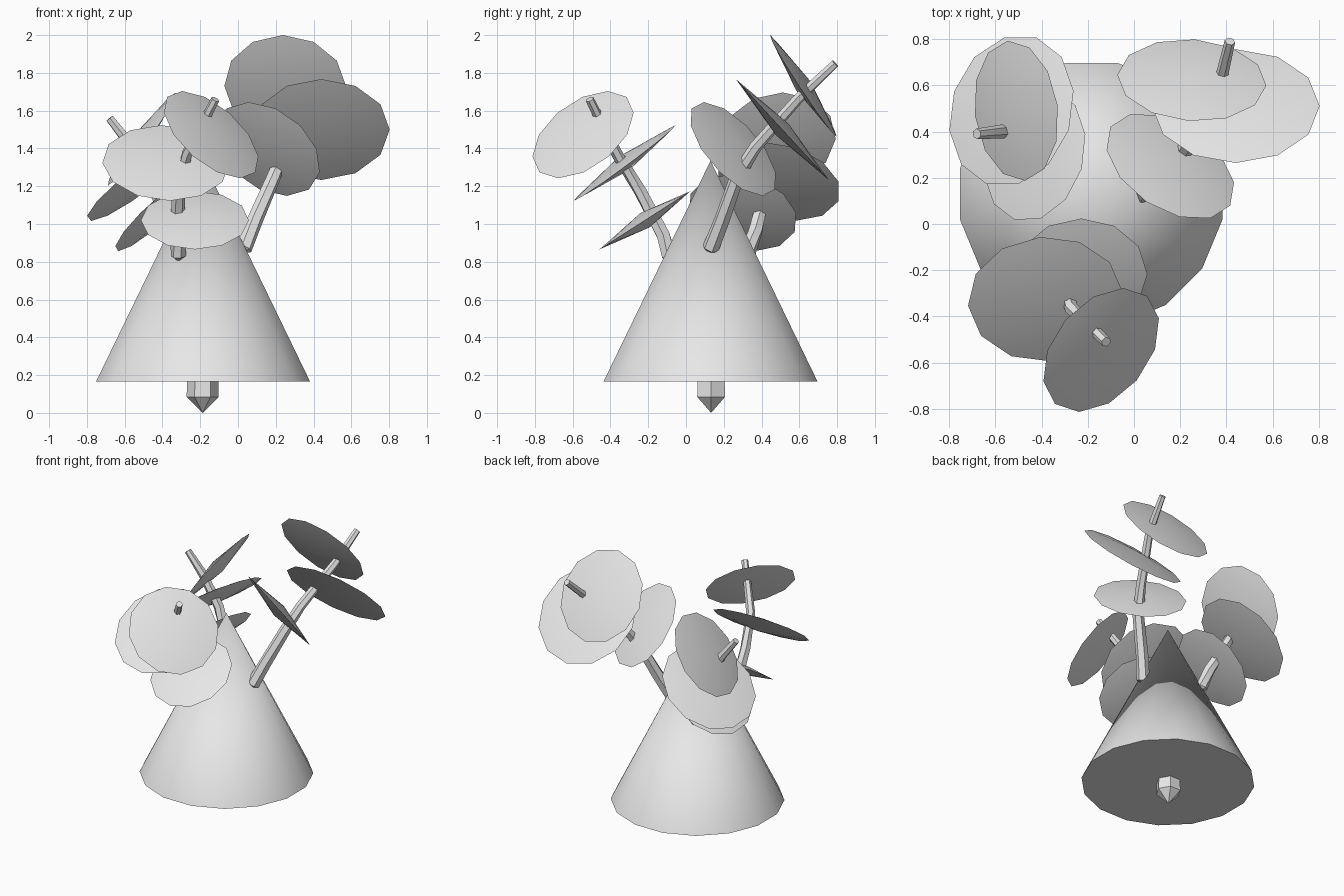
import bpy, bmesh, math
from mathutils import Vector

if "Cube" in bpy.data.objects:
    bpy.data.objects.remove(bpy.data.objects["Cube"])

grey = bpy.data.materials.new("pale_grey")
grey.diffuse_color = (0.8, 0.8, 0.8, 1)
grey.use_nodes = True
grey.node_tree.nodes["Principled BSDF"].inputs["Base Color"].default_value = grey.diffuse_color


def finish(name, bm):
    bmesh.ops.recalc_face_normals(bm, faces=bm.faces)
    mesh = bpy.data.meshes.new(name)
    bm.to_mesh(mesh)
    bm.free()
    mesh.materials.append(grey)
    ob = bpy.data.objects.new(name, mesh)
    bpy.context.collection.objects.link(ob)
    return ob


def ring(bm, centre, axis, radius, sides, phase=0.0):
    q = Vector(axis).normalized().to_track_quat('Z', 'Y')
    return [bm.verts.new(Vector(centre) + q @ Vector((
        radius * math.cos(phase + i * math.tau / sides),
        radius * math.sin(phase + i * math.tau / sides), 0))) for i in range(sides)]


def fan(bm, loop, tip):
    t = bm.verts.new(tip)
    for i, v in enumerate(loop):
        bm.faces.new((v, loop[(i + 1) % len(loop)], t))


def tube(name, path, radii, sides=6, cap=0.03):
    """Tapering tube along a path, with a short point at the lower end."""
    bm = bmesh.new()
    pts = [Vector(p) for p in path]
    loops = []
    for i, p in enumerate(pts):
        axis = pts[min(i + 1, len(pts) - 1)] - pts[max(i - 1, 0)]
        loops.append(ring(bm, p, axis, radii[i], sides))
    for a, b in zip(loops, loops[1:]):
        for i in range(sides):
            j = (i + 1) % sides
            bm.faces.new((a[i], a[j], b[j], b[i]))
    fan(bm, loops[0], pts[0] - (pts[1] - pts[0]).normalized() * cap)
    bm.faces.new(loops[-1])
    return finish(name, bm)


def leaf_disc(name, centre, normal, radius, half=0.045):
    """Flat twelve-sided double cone."""
    bm = bmesh.new()
    n = Vector(normal).normalized()
    loop = ring(bm, centre, n, radius, 12)
    for s in (1, -1):
        fan(bm, loop, Vector(centre) + n * half * s)
    return finish(name, bm)


# main foliage cone
bm = bmesh.new()
base = ring(bm, (-0.185, 0.13, 0.165), (0, 0, 1), 0.578, 16, math.pi / 16)
fan(bm, base, (-0.185, 0.13, 1.335))
bm.faces.new(base)
finish("foliage_cone", bm)

# trunk stub with a pointed foot
tube("trunk", [(-0.187, 0.133, 0.085), (-0.187, 0.133, 0.6)], [0.085, 0.07], 6, 0.085)

# branches
tube("front_branch", [(-0.315, -0.09, 0.83), (-0.32, -0.12, 0.94), (-0.315, -0.24, 1.17),
                      (-0.27, -0.365, 1.37), (-0.12, -0.51, 1.66)],
     [0.04, 0.04, 0.035, 0.03, 0.023])
tube("left_branch", [(-0.31, 0.33, 0.85), (-0.34, 0.37, 0.97), (-0.45, 0.42, 1.2),
                     (-0.57, 0.40, 1.42), (-0.68, 0.39, 1.56)],
     [0.04, 0.04, 0.035, 0.03, 0.023])
tube("right_branch", [(0.03, 0.13, 0.87), (0.09, 0.19, 1.02), (0.19, 0.27, 1.25),
                      (0.25, 0.37, 1.41), (0.37, 0.60, 1.67), (0.415, 0.79, 1.85)],
     [0.045, 0.042, 0.038, 0.033, 0.028, 0.023])

# foliage discs on each branch: centre, facing direction, radius
discs = {
    "front": [((-0.228, -0.217, 1.02), (0.0, -0.545, 0.85), 0.286),
              ((-0.383, -0.325, 1.323), (0.05, -0.594, 0.803), 0.336),
              ((-0.142, -0.545, 1.473), (0.571, -0.488, 0.659), 0.307)],
    "left": [((-0.43, 0.30, 1.06), (-0.66, 0.2, 0.72), 0.295),
             ((-0.53, 0.49, 1.225), (-0.59, 0.2, 0.78), 0.335),
             ((-0.509, 0.49, 1.45), (-0.80, -0.1, 0.59), 0.305)],
    "right": [((0.157, 0.25, 1.397), (0.44, 0.67, 0.60), 0.31),
              ((0.44, 0.51, 1.50), (0.0, 0.736, 0.678), 0.363),
              ((0.25, 0.622, 1.73), (0.06, 0.836, 0.549), 0.323)],
}
for side, rows in discs.items():
    for i, (c, n, r) in enumerate(rows, 1):
        leaf_disc(f"{side}_leaf_disc_{i}", c, n, r)

# smooth gentle facets, keep rims sharp
for ob in bpy.context.collection.objects:
    ob.select_set(True)
    bpy.context.view_layer.objects.active = ob
bpy.ops.object.shade_smooth_by_angle(angle=math.radians(25))
